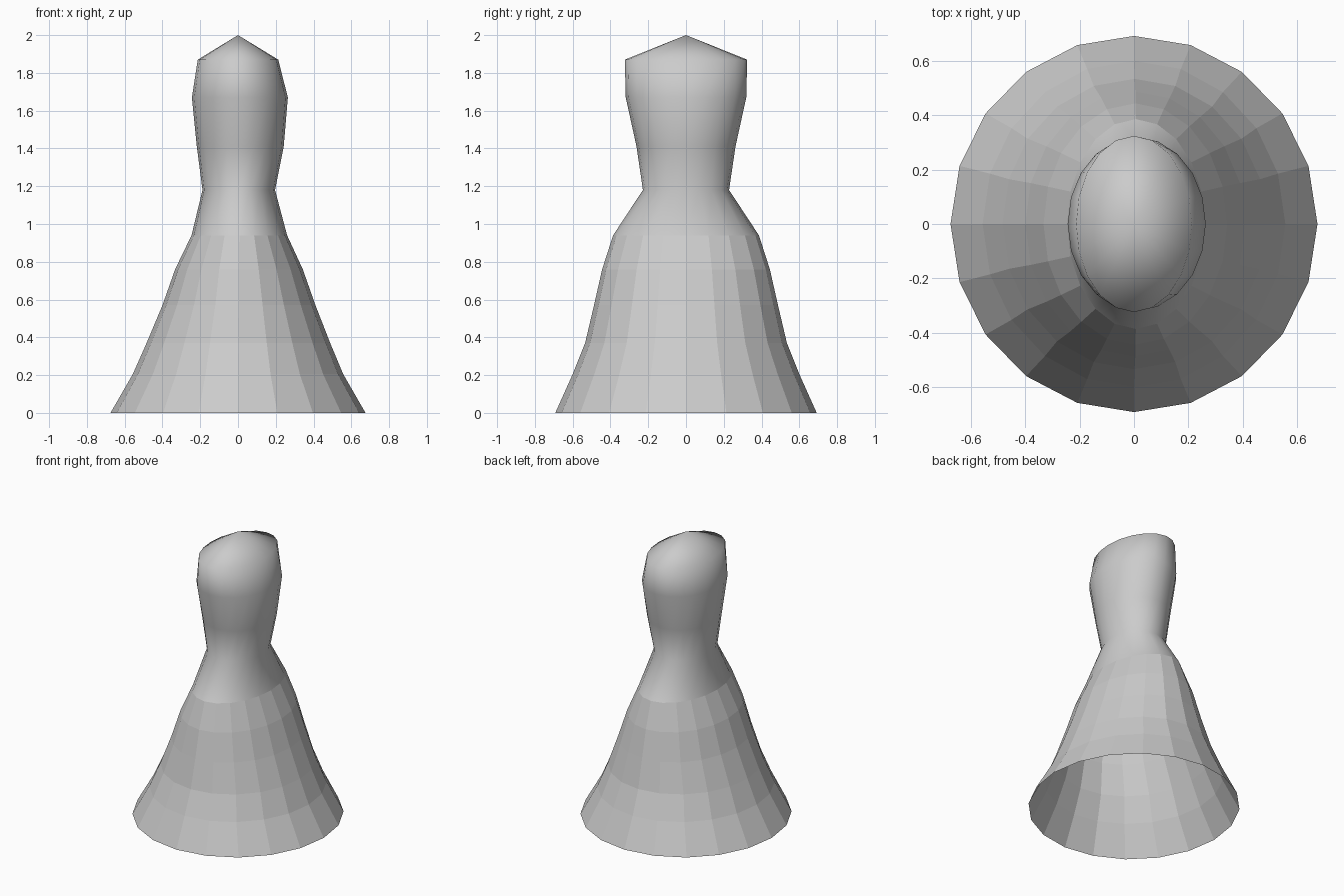
import bpy, bmesh
from math import cos, sin, tau

if "Cube" in bpy.data.objects:
    bpy.data.objects.remove(bpy.data.objects["Cube"])

SIDES = 20
SKIRT_RINGS = 5   # bands below the hip line are flat shaded

# Profile rings: z, centre x, half width in x, half depth in y
RINGS = [
    (0.00, 0.000, 0.675, 0.692),
    (0.205, 0.000, 0.557, 0.600),
    (0.37, 0.002, 0.486, 0.534),
    (0.57, 0.005, 0.405, 0.487),
    (0.76, 0.005, 0.338, 0.444),
    (0.94, 0.007, 0.253, 0.386),
    (1.18, 0.004, 0.192, 0.228),
    (1.41, 0.012, 0.230, 0.262),
    (1.67, 0.010, 0.254, 0.319),
    (1.87, 0.000, 0.213, 0.324),
]

bm = bmesh.new()


def ring(z, cx, rx, ry):
    return [bm.verts.new((cx + rx * cos(tau * i / SIDES), ry * sin(tau * i / SIDES), z))
            for i in range(SIDES)]


# Flared skirt (faceted, open at the hem) and bodice (smooth)
loops = [ring(*r) for r in RINGS]
for level, (low, high) in enumerate(zip(loops, loops[1:])):
    for i in range(SIDES):
        j = (i + 1) % SIDES
        face = bm.faces.new((low[i], low[j], high[j], high[i]))
        face.smooth = level >= SKIRT_RINGS

# Shallow pointed cap closing the top
apex = bm.verts.new((0, 0, 2.0))
top = loops[-1]
for i in range(SIDES):
    bm.faces.new((top[i], top[(i + 1) % SIDES], apex)).smooth = True

mesh = bpy.data.meshes.new("dress_body")
bm.to_mesh(mesh)
bm.free()
bpy.context.collection.objects.link(bpy.data.objects.new("dress_body", mesh))
